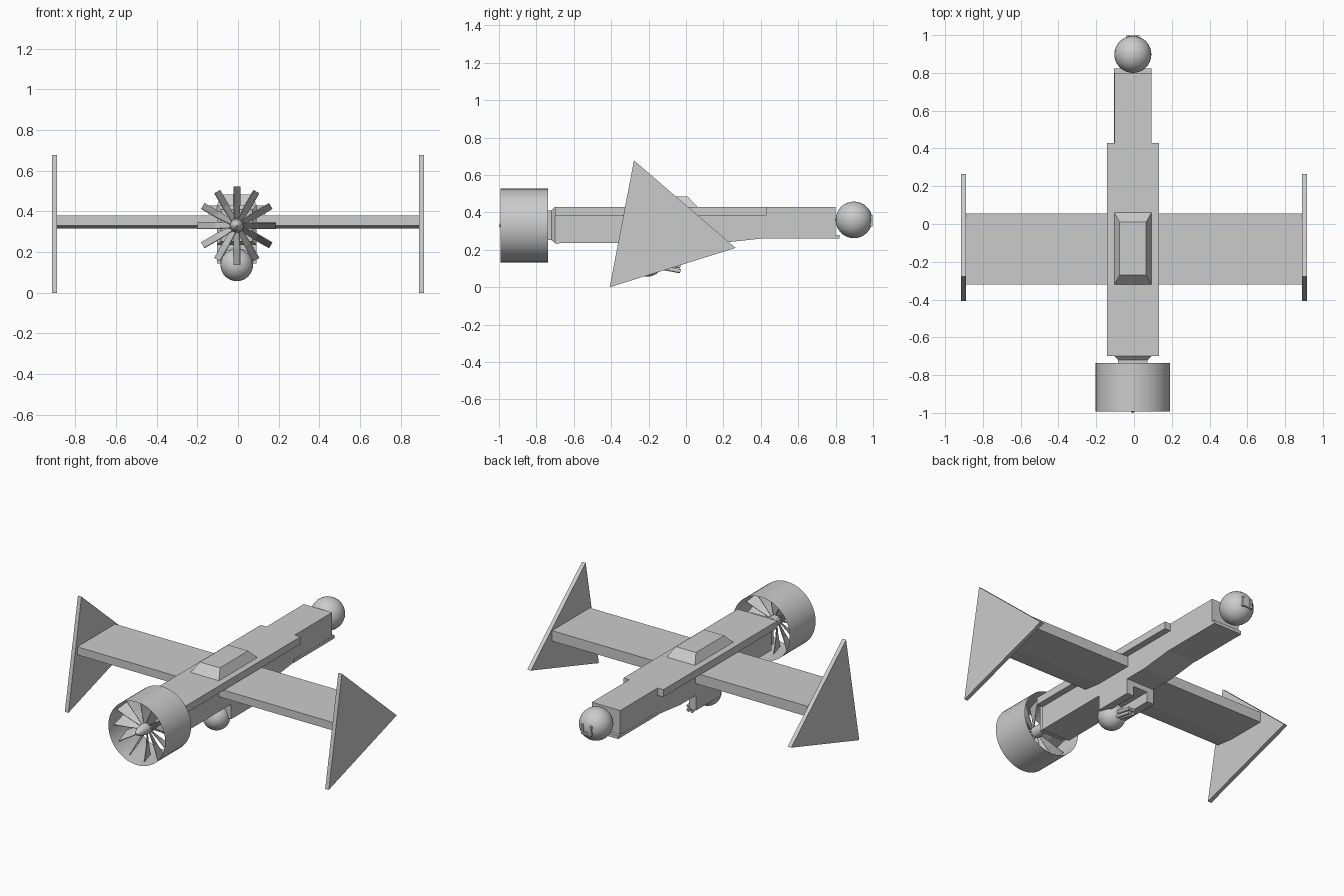
import bpy, bmesh, math
from mathutils import Matrix, Vector

if "Cube" in bpy.data.objects:
    bpy.data.objects.remove(bpy.data.objects["Cube"])

CX = -0.006   # fuselage centre line


def make(name, bm, smooth=False):
    bmesh.ops.recalc_face_normals(bm, faces=bm.faces)
    me = bpy.data.meshes.new(name)
    bm.to_mesh(me)
    bm.free()
    ob = bpy.data.objects.new(name, me)
    bpy.context.collection.objects.link(ob)
    if smooth:
        bpy.context.view_layer.objects.active = ob
        ob.select_set(True)
        bpy.ops.object.shade_smooth_by_angle(angle=math.radians(35))
        ob.select_set(False)
    return ob


def box(name, x0, x1, y0, y1, z0, z1):
    return extrude_yz(name, [(y0, z0), (y1, z0), (y1, z1), (y0, z1)], x0, x1)


def extrude_yz(name, profile, x0, x1):
    """Side profile of (y, z) points, extruded across x."""
    bm = bmesh.new()
    f = bm.faces.new([bm.verts.new((x0, y, z)) for y, z in profile])
    r = bmesh.ops.extrude_face_region(bm, geom=[f])
    vs = [v for v in r['geom'] if isinstance(v, bmesh.types.BMVert)]
    bmesh.ops.translate(bm, verts=vs, vec=(x1 - x0, 0, 0))
    return make(name, bm)


def loft(name, loops):
    """Closed solid through matching loops of points."""
    bm = bmesh.new()
    rings = [[bm.verts.new(p) for p in lp] for lp in loops]
    for a, b in zip(rings, rings[1:]):
        n = len(a)
        for i in range(n):
            bm.faces.new((a[i], a[(i + 1) % n], b[(i + 1) % n], b[i]))
    bm.faces.new(rings[0])
    bm.faces.new(rings[-1])
    return make(name, bm)


def ball(name, loc, r):
    bm = bmesh.new()
    bmesh.ops.create_uvsphere(bm, u_segments=32, v_segments=16, radius=r,
                              matrix=Matrix.Translation(loc))
    return make(name, bm, True)


def tube(name, a, b, r0, r1, seg=16, caps=True):
    """Cylinder or cone from point a to point b."""
    a, b = Vector(a), Vector(b)
    d = b - a
    m = Matrix.Translation((a + b) / 2) @ d.to_track_quat('Z', 'Y').to_matrix().to_4x4()
    bm = bmesh.new()
    bmesh.ops.create_cone(bm, cap_ends=caps, segments=seg, radius1=r0,
                          radius2=r1, depth=d.length, matrix=m)
    return make(name, bm, True)


def rect_xz(y, w, z0, z1):
    return [(CX - w, y, z0), (CX + w, y, z0), (CX + w, y, z1), (CX - w, y, z1)]


def rect_xy(z, w, y0, y1):
    return [(CX - w, y0, z), (CX + w, y0, z), (CX + w, y1, z), (CX - w, y1, z)]


# Fuselage with raised tail underside
extrude_yz("fuselage", [(-0.70, 0.235), (0.20, 0.238), (0.42, 0.262), (0.80, 0.262),
                        (0.80, 0.43), (-0.70, 0.43)], CX - 0.098, CX + 0.098)
box("tail_tray", CX - 0.099, CX + 0.099, 0.42, 0.822, 0.26, 0.28)
loft("fan_mount", [rect_xz(-0.70, 0.098, 0.237, 0.43), rect_xz(-0.72, 0.078, 0.252, 0.41),
                   rect_xz(-0.745, 0.078, 0.252, 0.41)])
for s, side in ((-1, "left"), (1, "right")):
    box(side + "_side_rail", CX + s * 0.098, CX + s * 0.138, -0.70, 0.43, 0.384, 0.43)

# Canopy block on top
loft("canopy", [rect_xy(0.43, 0.098, -0.32, 0.06), rect_xy(0.484, 0.07, -0.27, 0.01)])

# Wing and triangular tip fins
extrude_yz("wing", [(-0.32, 0.33), (-0.20, 0.315), (0.055, 0.315), (0.055, 0.38),
                    (-0.32, 0.38)], -0.893, 0.893)
for s, side in ((-1, "left"), (1, "right")):
    extrude_yz(side + "_tip_fin", [(-0.408, 0.0), (0.265, 0.21), (-0.278, 0.678)],
               s * 0.89, s * 0.915)

# Thin open fan duct, hub and shaft
FZ = 0.33
tube("fan_duct", (CX, -0.993, FZ), (CX, -0.737, FZ), 0.197, 0.197, 48, False)
bm = bmesh.new()
prof = [(-1.0, 0.003), (-0.99, 0.014), (-0.965, 0.026), (-0.92, 0.034), (-0.85, 0.034), (-0.74, 0.02)]
rings = [[bm.verts.new((CX + r * math.cos(t * math.pi / 8), y, FZ + r * math.sin(t * math.pi / 8)))
          for t in range(16)] for y, r in prof]
for a, b in zip(rings, rings[1:]):
    for i in range(16):
        bm.faces.new((a[i], a[(i + 1) % 16], b[(i + 1) % 16], b[i]))
bm.faces.new(rings[0])
bm.faces.new(rings[-1])
make("fan_hub", bm, True)

# Twisted fan blades
bm = bmesh.new()
for k in range(12):
    rot = Matrix.Translation((CX, -0.89, FZ)) @ Matrix.Rotation(k * math.pi / 6, 4, 'Y')
    prev = None
    for r, chord, ang in ((0.025, 0.04, 35), (0.11, 0.075, 25), (0.193, 0.11, 16)):
        c, s = math.cos(math.radians(ang)), math.sin(math.radians(ang))
        h, t = chord / 2, 0.002
        ring = [bm.verts.new(rot @ Vector((u * s + w * c, u * c - w * s, r)))
                for u, w in ((-h, -t), (h, -t), (h, t), (-h, t))]
        if prev:
            for i in range(4):
                j = (i + 1) % 4
                bm.faces.new((prev[i], prev[j], ring[j], ring[i]))
        else:
            bm.faces.new(ring)
        prev = ring
    bm.faces.new(prev)
make("fan_blades", bm)

# Rear sensor ball with small raised frame
ball("rear_ball", (CX, 0.898, 0.36), 0.098)
for s, side in ((-1, "left"), (1, "right")):
    box(side + "_lens_bar", CX + s * 0.022, CX + s * 0.036, 0.97, 0.998, 0.335, 0.385)
box("lower_lens_bar", CX - 0.036, CX + 0.036, 0.97, 0.998, 0.325, 0.338)

# Belly turret: yoke arms, ball and barrel cluster
box("turret_base", CX - 0.098, CX + 0.098, -0.20, 0.05, 0.205, 0.24)
for s, side in ((-1, "left"), (1, "right")):
    box(side + "_turret_arm", CX + s * 0.05, CX + s * 0.098, -0.20, 0.05, 0.143, 0.21)
ball("turret_ball", (CX, -0.205, 0.137), 0.08)
for k in range(4):
    t = math.pi / 4 + k * math.pi / 2
    dx, dz = 0.018 * math.cos(t), 0.018 * math.sin(t)
    tube("turret_barrel", (CX + dx, -0.20, 0.13 + dz), (CX + dx, -0.03, 0.098 + dz), 0.011, 0.011, 12)
